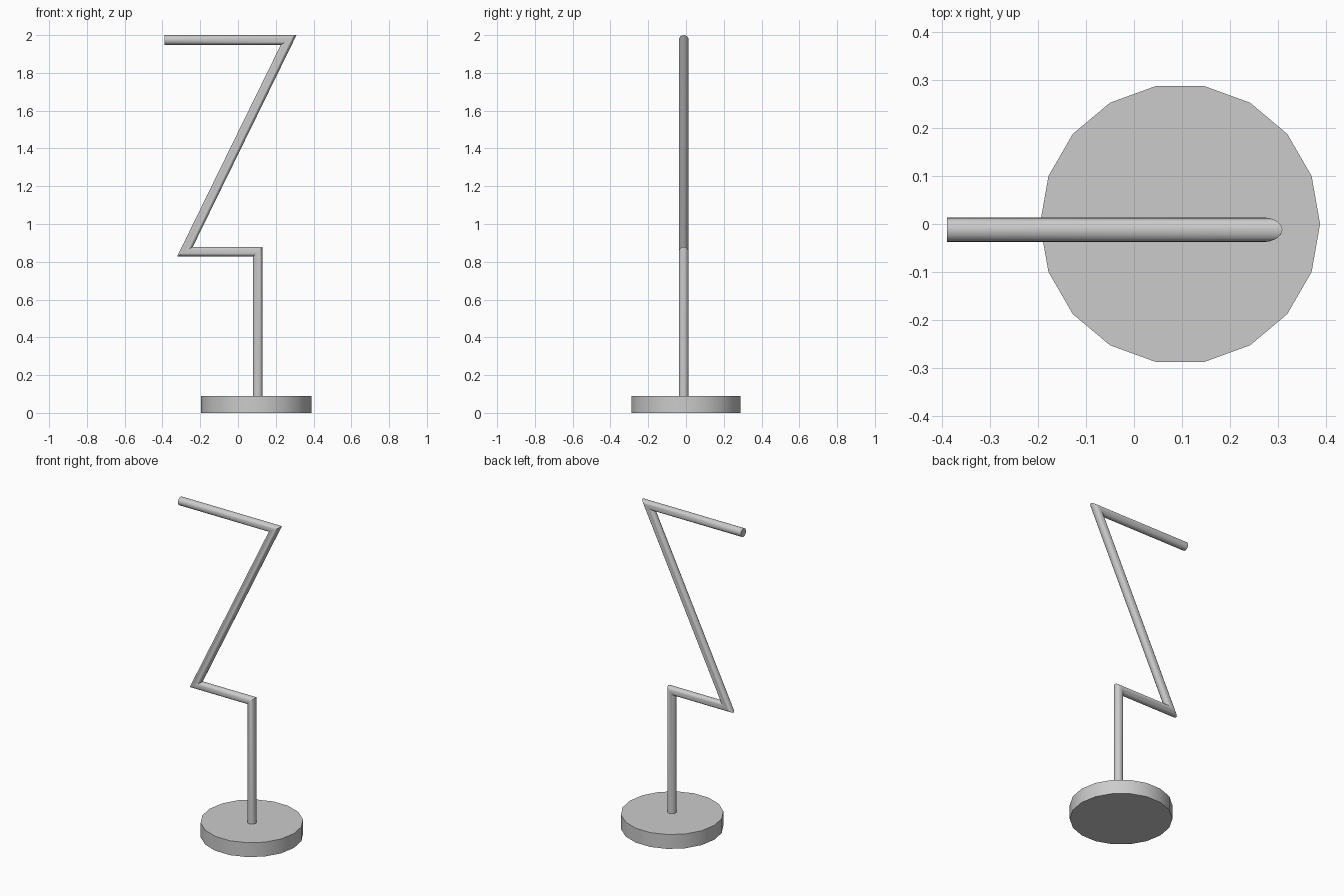
import bpy, bmesh, math
from mathutils import Vector

cube = bpy.data.objects.get("Cube")
if cube:
    bpy.data.objects.remove(cube, do_unlink=True)

grey = bpy.data.materials.new("plain grey")
grey.use_nodes = True
grey.diffuse_color = (0.6, 0.6, 0.6, 1)
grey.node_tree.nodes["Principled BSDF"].inputs["Base Color"].default_value = (0.6, 0.6, 0.6, 1)


def finish(obj):
    obj.data.materials.append(grey)
    bpy.ops.object.select_all(action="DESELECT")
    obj.select_set(True)
    bpy.context.view_layer.objects.active = obj
    bpy.ops.object.shade_smooth_by_angle(angle=math.radians(30))


def mitred_tube(name, path, radius, sides):
    """Round tube along a path in the XZ plane, with sharp mitred elbows."""
    points = [Vector(p) for p in path]
    dirs = [(b - a).normalized() for a, b in zip(points, points[1:])]
    across = Vector((0, 1, 0))
    bm = bmesh.new()
    rings = []
    for i, p in enumerate(points):
        before, after = dirs[max(i - 1, 0)], dirs[min(i, len(dirs) - 1)]
        side = (across.cross(before) + across.cross(after)).normalized()
        stretch = 1 / side.dot(across.cross(before))
        ring = []
        for k in range(sides):
            a = math.tau * k / sides
            ring.append(bm.verts.new(
                p + radius * (across * math.cos(a) + side * stretch * math.sin(a))))
        rings.append(ring)
    for low, high in zip(rings, rings[1:]):
        for k in range(sides):
            n = (k + 1) % sides
            bm.faces.new((low[k], low[n], high[n], high[k]))
    bm.faces.new(rings[0])
    bm.faces.new(rings[-1])
    bmesh.ops.recalc_face_normals(bm, faces=bm.faces)
    mesh = bpy.data.meshes.new(name)
    bm.to_mesh(mesh)
    bm.free()
    obj = bpy.data.objects.new(name, mesh)
    bpy.context.collection.objects.link(obj)
    finish(obj)


# Round base
bpy.ops.mesh.primitive_cylinder_add(
    vertices=18, radius=0.292, depth=0.09, location=(0.096, 0, 0.045),
    rotation=(0, 0, math.pi / 2))
base = bpy.context.object
base.name = "base"
finish(base)

# Bent stand: post, lower arm, slanted arm, top arm
Y = -0.012
mitred_tube("bent_stand", [
    (0.105, Y, 0.05), (0.105, Y, 0.853), (-0.281, Y, 0.853),
    (0.268, Y, 1.974), (-0.39, Y, 1.974)], 0.026, 16)
